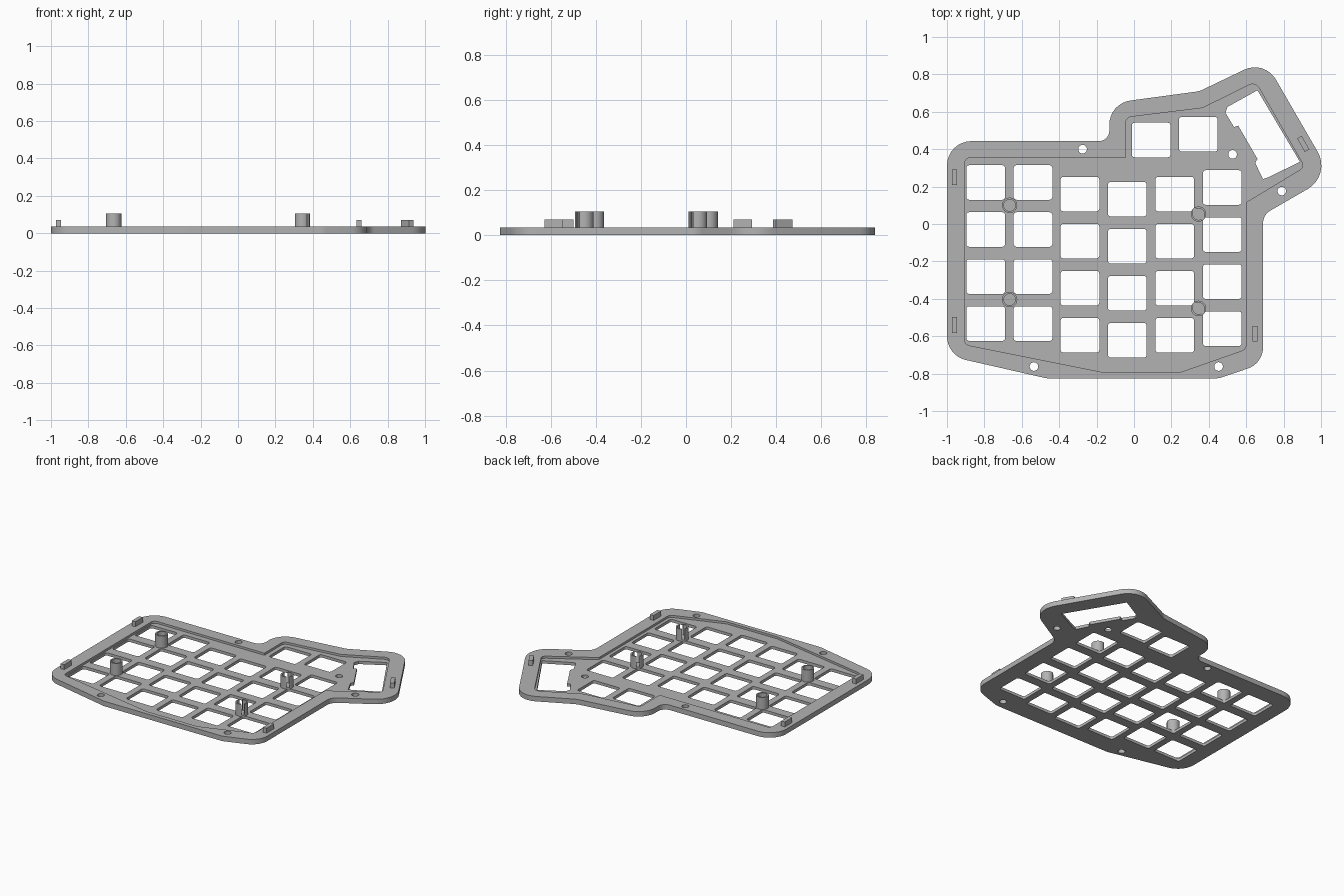
import bpy, bmesh, math
from mathutils import Vector, Matrix

cube = bpy.data.objects.get("Cube")
if cube:
    bpy.data.objects.remove(cube, do_unlink=True)

grey = bpy.data.materials.new("light_grey")
grey.use_nodes = True
grey.diffuse_color = (0.45, 0.45, 0.45, 1)
grey.node_tree.nodes["Principled BSDF"].inputs["Base Color"].default_value = grey.diffuse_color

TOP, FLOOR = 0.035, 0.02
POST_TOP, TAB_TOP = 0.105, 0.07


def rounded(corners, steps=8):
    """Polygon from (x, y, radius) corners, each replaced by a tangent arc."""
    pts = []
    for i, (x, y, r) in enumerate(corners):
        c = Vector((x, y))
        if r == 0:
            pts.append(c)
            continue
        a = (Vector(corners[i - 1][:2]) - c).normalized()
        b = (Vector(corners[(i + 1) % len(corners)][:2]) - c).normalized()
        half = a.angle(b) / 2
        centre = c + (a + b).normalized() * (r / math.sin(half))
        start = c + a * (r / math.tan(half)) - centre
        sweep = math.pi - 2 * half
        if a.x * b.y - a.y * b.x > 0:
            sweep = -sweep
        for k in range(steps + 1):
            pts.append(centre + Matrix.Rotation(sweep * k / steps, 2) @ start)
    return pts


def circle(x, y, r, n=32):
    return [Vector((x + r * math.cos(math.tau * k / n), y + r * math.sin(math.tau * k / n)))
            for k in range(n)]


def rectangle(x, y, w, h, r=0.0, angle=0.0):
    base = rounded([(sx * w / 2, sy * h / 2, r) for sx, sy in ((-1, -1), (1, -1), (1, 1), (-1, 1))], 4)
    return [Matrix.Rotation(angle, 2) @ p + Vector((x, y)) for p in base]


def prism(name, outlines, z0, z1):
    """Solid object made of one or more extruded outlines."""
    bm = bmesh.new()
    for pts in outlines:
        face = bm.faces.new([bm.verts.new((p.x, p.y, z0)) for p in pts])
        new = bmesh.ops.extrude_face_region(bm, geom=[face], use_keep_orig=True)["geom"]
        moved = [v for v in new if isinstance(v, bmesh.types.BMVert)]
        bmesh.ops.translate(bm, verts=moved, vec=(0, 0, z1 - z0))
    bmesh.ops.recalc_face_normals(bm, faces=bm.faces)
    mesh = bpy.data.meshes.new(name)
    bm.to_mesh(mesh)
    bm.free()
    mesh.materials.append(grey)
    obj = bpy.data.objects.new(name, mesh)
    bpy.context.collection.objects.link(obj)
    return obj


def cut(obj, outlines, z0, z1):
    cutter = prism("cutter", outlines, z0, z1)
    cutter.hide_render = True
    mod = obj.modifiers.new("cut", "BOOLEAN")
    mod.operation, mod.solver, mod.object = "DIFFERENCE", "EXACT", cutter
    bpy.context.view_layer.objects.active = obj
    bpy.ops.object.modifier_apply(modifier=mod.name)
    bpy.data.objects.remove(cutter, do_unlink=True)


def smooth(obj):
    bpy.ops.object.select_all(action="DESELECT")
    obj.select_set(True)
    bpy.context.view_layer.objects.active = obj
    bpy.ops.object.shade_smooth_by_angle(angle=math.radians(30))


# Plate with rounded outline
outline = rounded([
    (-1, -0.704, 0.13), (-0.468, -0.825, 0.1), (0.455, -0.825, 0.1), (0.69, -0.745, 0.12),
    (0.69, 0.049, 0.08), (1.055, 0.26, 0.145), (0.698, 0.877, 0.13), (0.35, 0.71, 0.13),
    (-0.132, 0.645, 0.13), (-0.132, 0.443, 0.055), (-1, 0.443, 0.13)])
plate = prism("switch_plate", [outline], 0, TOP)

# Shallow recess inside the rim
recess = rounded([
    (-0.905, -0.645, 0.03), (-0.155, -0.795, 0.03), (0.24, -0.795, 0.03), (0.598, -0.67, 0.03),
    (0.598, 0.115, 0.01), (0.912, 0.305, 0.03), (0.65, 0.76, 0.04), (0.366, 0.62, 0.03),
    (-0.043, 0.57, 0.03), (-0.043, 0.355, 0.004), (-0.905, 0.355, 0.03)])
cut(plate, [recess], FLOOR, 0.2)

# Key openings: column centre and height of its top key
columns = [(-0.793, 0.222), (-0.54, 0.222), (-0.289, 0.16),
           (-0.036, 0.133), (0.218, 0.16), (0.472, 0.195)]
keys = [(x, y - 0.2515 * row) for x, y in columns for row in range(4)]
keys += [(0.092, 0.449), (0.344, 0.48)]
openings = [rectangle(x, y, 0.207, 0.185, 0.015) for x, y in keys]

# Screw holes
openings += [circle(x, y, 0.023) for x, y in (
    (-0.275, 0.4), (0.527, 0.372), (0.79, 0.176), (-0.535, -0.762), (0.452, -0.762))]

# Slanted controller window with notched side
openings.append(rounded([(x, y, 0) for x, y in (
    (0.66, 0.715), (0.50, 0.626), (0.489, 0.594), (0.535, 0.518), (0.557, 0.526),
    (0.66, 0.348), (0.648, 0.326), (0.69, 0.24), (0.72, 0.25), (0.887, 0.333))]))
cut(plate, openings, -0.1, 0.2)
smooth(plate)

# Standoff posts: plain cups on the right, slotted cups on the left
for name, x, slotted in (("right_post", -0.665, False), ("left_post", 0.345, True)):
    for end, y in (("back", 0.1), ("front", -0.404)):
        y -= 0.047 * slotted
        post = prism(f"{end}_{name}", [circle(x, y, 0.041)], FLOOR - 0.005, POST_TOP)
        cut(post, [circle(x, y, 0.031)], FLOOR + 0.01, 0.2)
        if slotted:
            cut(post, [rectangle(x, y, 0.12, 0.02, 0, -math.pi / 4)], FLOOR + 0.01, 0.2)
        smooth(post)

# Locating tabs on the rim
for name, x, y, angle in (("back_right_tab", -0.96, 0.251, 0), ("front_right_tab", -0.96, -0.54, 0),
                          ("front_left_tab", 0.647, -0.586, 0),
                          ("back_left_tab", 0.905, 0.428, math.pi / 6)):
    prism(name, [rectangle(x, y, 0.028, 0.083, 0, angle)], TOP - 0.005, TAB_TOP)
